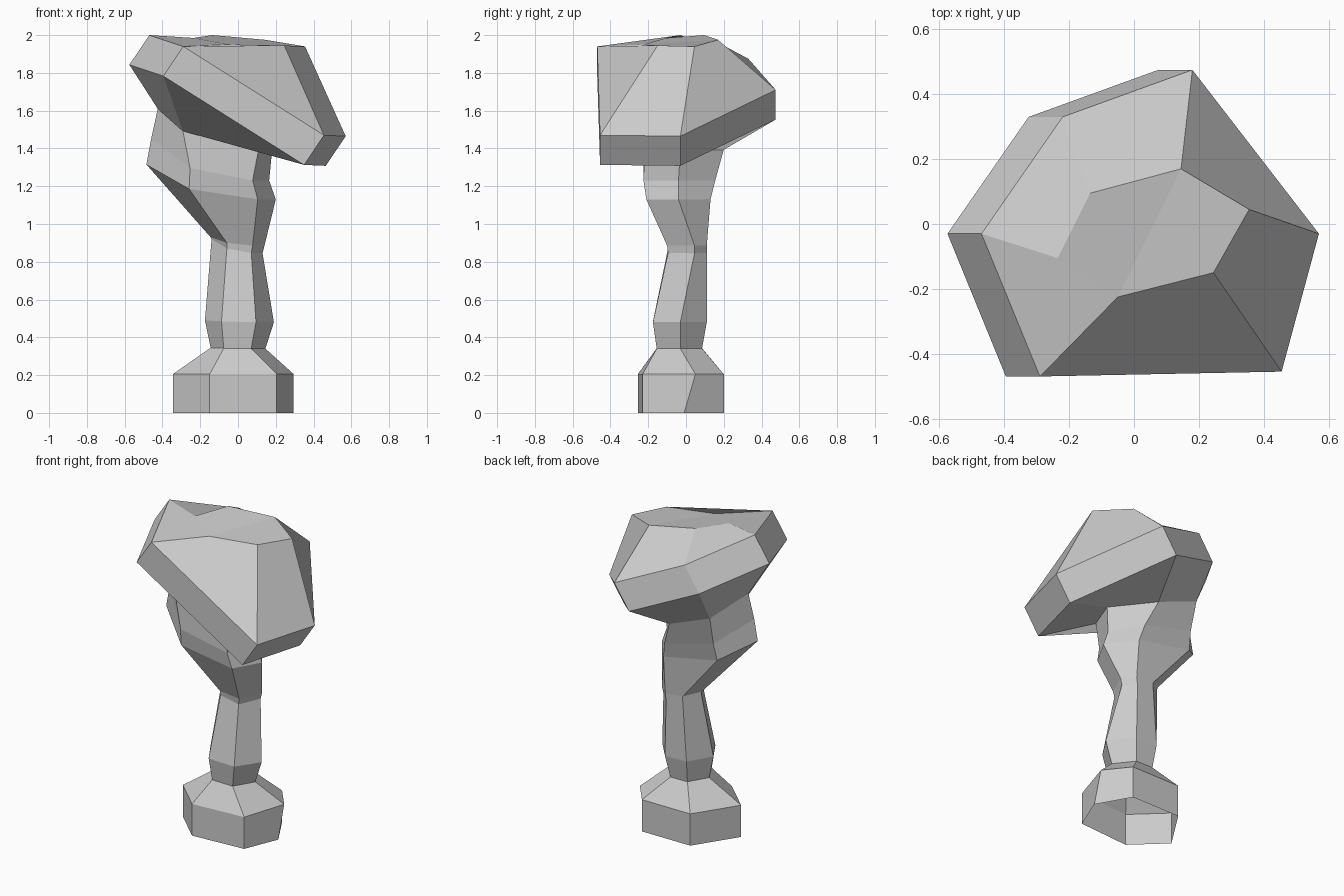
import bpy
import bmesh
from mathutils import Vector

default = bpy.data.objects.get("Cube")
if default:
    bpy.data.objects.remove(default, do_unlink=True)

# One plain stone colour for everything
stone = bpy.data.materials.new("plain grey")
stone.use_nodes = True
grey = (0.6, 0.6, 0.6, 1)
stone.diffuse_color = grey
stone.node_tree.nodes["Principled BSDF"].inputs["Base Color"].default_value = grey


def hexagon(left, right, front, side, back, z_left, z_right, spread):
    """Six-sided stalk section, running left, front pair, right, back pair.
    spread gives the paired corners as fractions of the width; the left corner
    is lifted from z_right up to z_left with a soft falloff."""
    front_left, front_right, back_right, back_left = spread
    layout = [(0, side), (front_left, front), (front_right, front),
              (1, side), (back_right, back), (back_left, back)]
    return [Vector((left + (right - left) * t, y,
                    z_right + (z_left - z_right) * (1 - t) ** 3))
            for t, y in layout]


def loft(name, rings, top_faces=()):
    """Skin a stack of rings with quads, then close the top by corner index."""
    bm = bmesh.new()
    loops = [[bm.verts.new(point) for point in ring] for ring in rings]
    for lower, upper in zip(loops, loops[1:]):
        count = len(lower)
        for i in range(count):
            j = (i + 1) % count
            bm.faces.new((lower[i], lower[j], upper[j], upper[i]))
    for corners in top_faces:
        bm.faces.new([loops[-1][i] for i in corners])
    mesh = bpy.data.meshes.new(name)
    bm.to_mesh(mesh)
    bm.free()
    mesh.materials.append(stone)
    obj = bpy.data.objects.new(name, mesh)
    bpy.context.scene.collection.objects.link(obj)
    return obj


# Stalk sections from the ankle up to the underside of the cap
slim = (0.24, 0.74, 0.68, 0.26)
waist = (0.3, 0.78, 0.76, 0.32)
bulge = (0.33, 0.86, 0.81, 0.25)
neck = (0.22, 0.88, 0.67, 0.19)
stalk_rings = [
    hexagon(-0.145, 0.145, -0.155, -0.03, 0.085, 0.345, 0.34, slim),
    hexagon(-0.175, 0.19, -0.175, -0.03, 0.11, 0.49, 0.48, slim),
    hexagon(-0.14, 0.13, -0.095, 0.045, 0.11, 0.92, 0.845, waist),
    hexagon(-0.145, 0.14, -0.1, 0.045, 0.11, 0.93, 0.885, waist),
    hexagon(-0.485, 0.2, -0.21, -0.04, 0.13, 1.315, 1.13, bulge),
    hexagon(-0.46, 0.165, -0.225, -0.04, 0.155, 1.45, 1.23, bulge),
    hexagon(-0.425, 0.18, -0.22, -0.03, 0.2, 1.61, 1.385, neck),
]
loft("stalk", stalk_rings)

# Foot: open underneath, one corner leaning, shoulder tapering to the stalk
foot_top = [Vector((x, y, 0.205)) for x, y in (
    (-0.345, -0.07), (-0.15, -0.255), (0.205, -0.23),
    (0.295, 0.05), (0.175, 0.2), (-0.17, 0.2))]
foot_bottom = [Vector((p.x, p.y, 0)) for p in foot_top]
foot_bottom[3].y = -0.01
loft("foot", [foot_bottom, foot_top, stalk_rings[0]])

# Cap: tilted rim band, dished underside and a two-facet crown
rim_top = [Vector(p) for p in (
    (-0.47, -0.03, 2.0), (-0.29, -0.47, 1.94), (0.455, -0.455, 1.47),
    (0.57, -0.03, 1.465), (0.18, 0.475, 1.71), (-0.22, 0.33, 1.875))]
rim_bottom = [p + Vector((-0.105, 0, -0.157)) for p in rim_top]
crown = [Vector(p) for p in (
    (-0.235, -0.105, 1.985), (-0.05, -0.225, 1.95), (0.245, -0.15, 1.945),
    (0.355, 0.045, 1.94), (0.145, 0.17, 1.975), (-0.135, 0.095, 2.0))]
loft("cap", [stalk_rings[-1], rim_bottom, rim_top, crown],
     top_faces=[(0, 1, 4, 5), (1, 2, 3, 4)])
